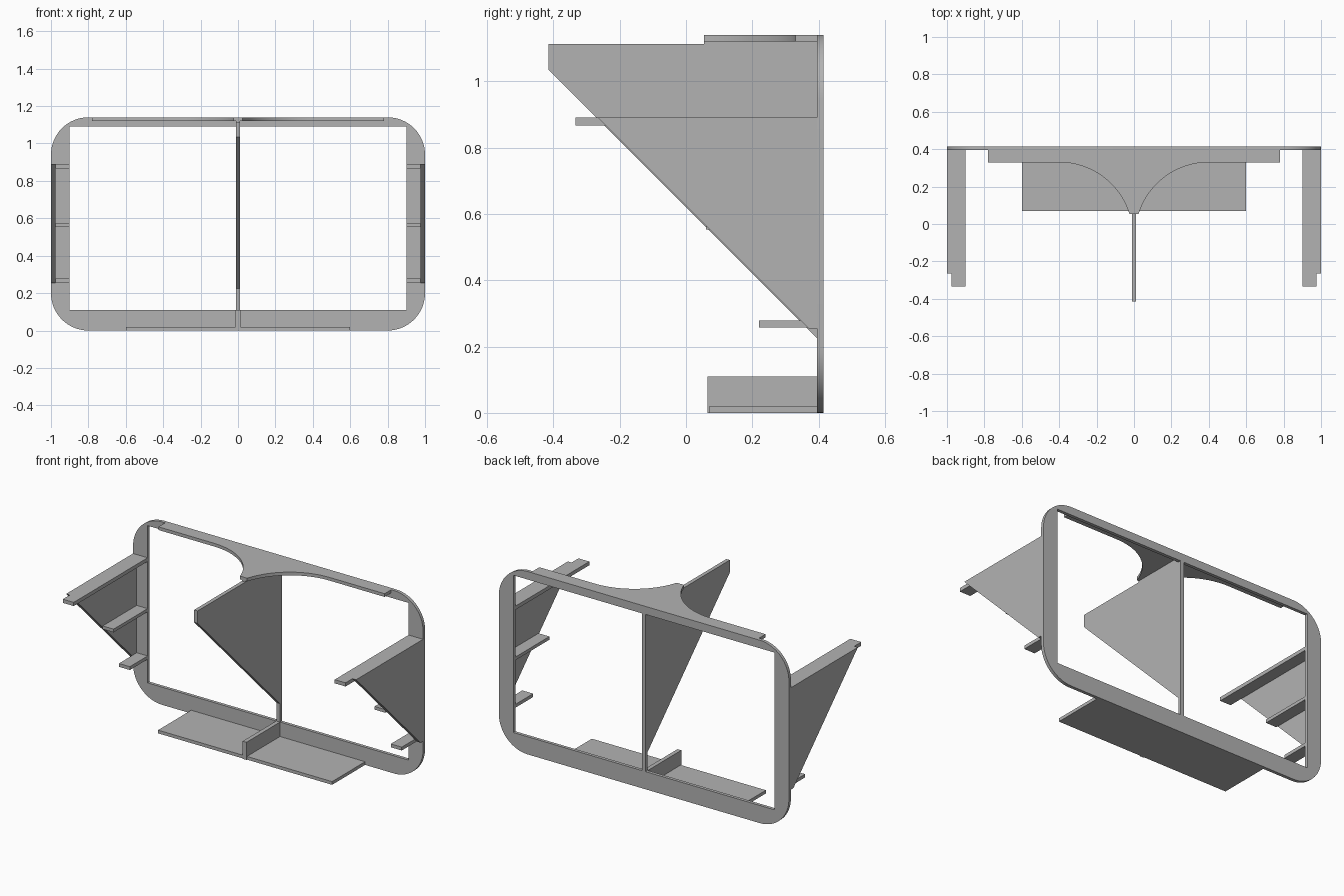
import bpy, bmesh
from math import sin, cos, pi, radians, asin
from mathutils import Vector

if "Cube" in bpy.data.objects:
    bpy.data.objects.remove(bpy.data.objects["Cube"])

grey = bpy.data.materials.new("Mid grey")
grey.use_nodes = True
grey.diffuse_color = (0.45, 0.45, 0.45, 1)
grey.node_tree.nodes["Principled BSDF"].inputs["Base Color"].default_value = grey.diffuse_color

AXES = {"x": lambda a, b, d: (d, a, b),
        "y": lambda a, b, d: (a, d, b),
        "z": lambda a, b, d: (a, b, d)}


def prism(name, loops, axis, lo, hi, smooth=False):
    """Extrude flat outlines (the first is the rim, others are holes) along an axis."""
    place = AXES[axis]
    bm = bmesh.new()
    edges = []
    for loop in loops:
        vs = [bm.verts.new(place(a, b, lo)) for a, b in loop]
        edges += [bm.edges.new((v, vs[i - 1])) for i, v in enumerate(vs)]
    bmesh.ops.triangle_fill(bm, edges=edges, use_beauty=True)
    out = bmesh.ops.extrude_face_region(bm, geom=bm.faces[:])
    moved = [g for g in out["geom"] if isinstance(g, bmesh.types.BMVert)]
    bmesh.ops.translate(bm, verts=moved, vec=Vector(place(0, 0, hi - lo)))
    bmesh.ops.dissolve_limit(bm, angle_limit=radians(0.5), verts=bm.verts[:], edges=bm.edges[:])
    bmesh.ops.recalc_face_normals(bm, faces=bm.faces[:])
    mesh = bpy.data.meshes.new(name)
    bm.to_mesh(mesh)
    bm.free()
    mesh.materials.append(grey)
    obj = bpy.data.objects.new(name, mesh)
    bpy.context.collection.objects.link(obj)
    if smooth:
        bpy.ops.object.select_all(action="DESELECT")
        obj.select_set(True)
        bpy.context.view_layer.objects.active = obj
        bpy.ops.object.shade_smooth_by_angle(angle=radians(30))
    return obj


def rect(a0, a1, b0, b1):
    return [(a0, b0), (a1, b0), (a1, b1), (a0, b1)]


def box(name, x, y, z):
    return prism(name, [rect(*x, *y)], "z", *z)


BACK, FRONT, TOP = 0.415, 0.395, 1.14

# Rounded window frame with a square-cornered opening
r, steps = 0.2, 16
rim = []
for k, (cx, cz) in enumerate([(1 - r, TOP - r), (r - 1, TOP - r), (r - 1, r), (1 - r, r)]):
    for i in range(steps + 1):
        t = (k + i / steps) * pi / 2
        rim.append((cx + r * cos(t), cz + r * sin(t)))
prism("window_frame", [rim, rect(-0.9, 0.9, 0.11, 1.09)], "y", FRONT, BACK, smooth=True)

# Central post and tapering fin
box("centre_post", (-0.012, 0.012), (FRONT, BACK), (0.1, 1.1))
prism("centre_fin", [[(-0.415, 1.035), (FRONT, 0.225), (FRONT, 1.12),
                      (0.055, 1.12), (0.055, 1.112), (-0.415, 1.112)]], "x", -0.012, 0.012)

# Top bracket with two concave sweeps meeting over the fin
R, cx = 0.393, 0.4
end = asin(0.375 / R)
sweep = [(cx - R * sin(end * i / 20), 0.33 - R + R * cos(end * i / 20)) for i in range(21)]
half = [(0.78, FRONT), (0.78, 0.33)] + sweep
prism("top_bracket", [half + [(-x, y) for x, y in reversed(half)]], "z", 1.12, TOP, smooth=True)

# Bottom shelf and its rib
box("bottom_shelf", (-0.6, 0.6), (0.07, FRONT), (0, 0.02))
box("bottom_rib", (-0.013, 0.013), (0.065, FRONT), (0, 0.11))

# Side fins, each with three inward ledges
for side, s in (("left", 1), ("right", -1)):
    fin = [(-0.265, 0.89), (FRONT, 0.89), (FRONT, 0.255), (0.37, 0.255)]
    prism(side + "_side_fin", [fin], "x", *sorted((s * 0.975, s)))
    for level, y0, z0, z1 in (("upper", -0.333, 0.867, 0.89),
                              ("middle", 0.06, 0.553, 0.573),
                              ("lower", 0.22, 0.257, 0.278)):
        box(f"{side}_{level}_ledge", sorted((s * 0.9, s * 0.975)), (y0, FRONT), (z0, z1))
